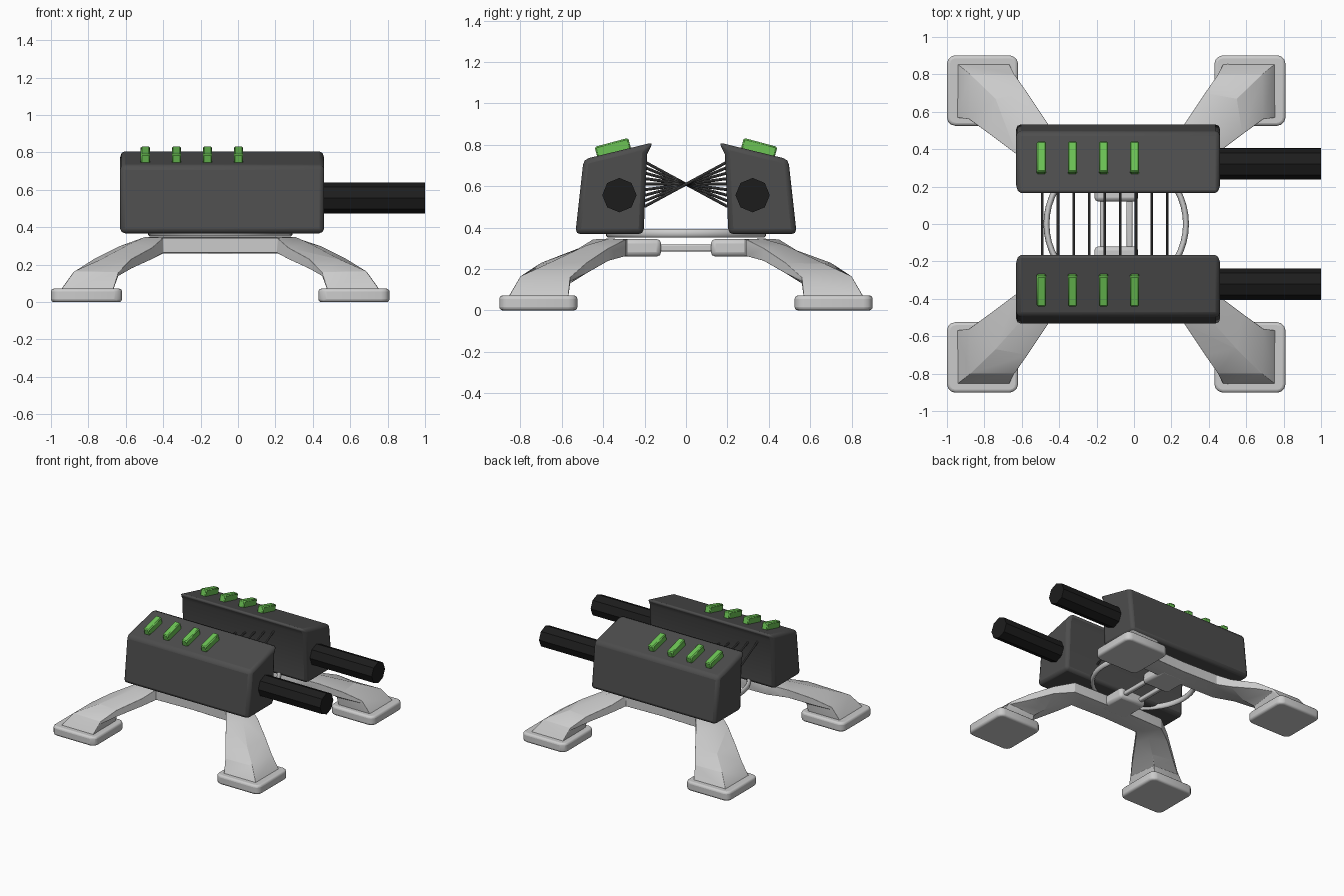
import bpy, bmesh, math
from mathutils import Matrix

if "Cube" in bpy.data.objects:
    bpy.data.objects.remove(bpy.data.objects["Cube"])

CX = -0.095  # middle of the stand along x


def material(name, rgb):
    m = bpy.data.materials.new(name)
    m.diffuse_color = (*rgb, 1)
    m.use_nodes = True
    m.node_tree.nodes["Principled BSDF"].inputs["Base Color"].default_value = m.diffuse_color
    return m


DARK = material("dark_grey", (0.075, 0.075, 0.075))
BLACK = material("black", (0.012, 0.012, 0.012))
GREEN = material("green", (0.15, 0.55, 0.09))


def finish(name, bm, mat=None, bevel=0, segments=2, mirror=(False, False), smooth=True):
    bmesh.ops.recalc_face_normals(bm, faces=bm.faces)
    me = bpy.data.meshes.new(name)
    bm.to_mesh(me)
    bm.free()
    ob = bpy.data.objects.new(name, me)
    bpy.context.collection.objects.link(ob)
    ob.location.x = CX
    me.transform(Matrix.Translation((-CX, 0, 0)))  # origin on the mirror planes
    if mat:
        me.materials.append(mat)
    if bevel:
        b = ob.modifiers.new("bevel", 'BEVEL')
        b.width, b.segments = bevel, segments
        b.limit_method, b.angle_limit = 'ANGLE', math.radians(30)
    if any(mirror):
        m = ob.modifiers.new("mirror", 'MIRROR')
        m.use_axis = (mirror[0], mirror[1], False)
        m.use_mirror_merge = False
    if smooth:
        bpy.context.view_layer.objects.active = ob
        ob.select_set(True)
        bpy.ops.object.shade_smooth_by_angle(angle=math.radians(35))
        ob.select_set(False)
    return ob


def box(bm, lo, hi, rot=None):
    size = [b - a for a, b in zip(lo, hi)]
    mid = [(a + b) / 2 for a, b in zip(lo, hi)]
    mat = Matrix.Translation(mid) @ (rot or Matrix()) @ Matrix.Diagonal((*size, 1))
    bmesh.ops.create_cube(bm, size=1, matrix=mat)


def loft(bm, rings):
    rows = [[bm.verts.new(p) for p in r] for r in rings]
    n = len(rows[0])
    for a, b in zip(rows, rows[1:]):
        for i in range(n):
            bm.faces.new((a[i], a[(i + 1) % n], b[(i + 1) % n], b[i]))
    bm.faces.new(rows[0])
    bm.faces.new(rows[-1][::-1])


# Two gun housings: side profile extruded along x
profile = [(0.158, 0.812), (0.495, 0.73), (0.535, 0.368), (0.205, 0.368), (0.188, 0.755)]
bm = bmesh.new()
loft(bm, [[(x, y, z) for y, z in profile] for x in (-0.63, 0.46)])
finish("housing", bm, DARK, 0.025, 2, (False, True))

# Octagonal barrels
bm = bmesh.new()
bmesh.ops.create_cone(bm, cap_ends=True, segments=8, radius1=0.083, radius2=0.083, depth=0.62,
                      matrix=Matrix.Translation((0.69, 0.322, 0.557)) @ Matrix.Rotation(math.pi / 2, 4, 'Y'))
finish("barrel", bm, BLACK, mirror=(False, True), smooth=False)

# Green tabs lying on the sloped housing tops
bm = bmesh.new()
tilt = Matrix.Rotation(math.radians(-15), 4, 'X')
for i in range(4):
    x = -0.495 + 0.166 * i
    box(bm, (x - 0.025, 0.269, 0.753), (x + 0.025, 0.437, 0.813), tilt)
finish("tab", bm, GREEN, 0.007, 1, (False, True))

# Twisting row of thin rods between the housings
bm = bmesh.new()
for i in range(9):
    x = -0.49 + 0.0835 * i
    rise = -0.108 + 0.027 * i
    length = 2 * math.hypot(0.2, rise)
    m = (Matrix.Translation((x, 0, 0.61)) @ Matrix.Rotation(math.atan2(rise, 0.2), 4, 'X')
         @ Matrix.Rotation(math.pi / 2, 4, 'X'))
    bmesh.ops.create_cone(bm, cap_ends=True, segments=8, radius1=0.007, radius2=0.007, depth=length, matrix=m)
finish("linking_rods", bm, DARK)

# Turntable ring
bpy.ops.mesh.primitive_torus_add(major_radius=0.373, minor_radius=0.016, major_segments=48,
                                 minor_segments=10, location=(CX, 0, 0.373))
ring = bpy.context.object
ring.name = "turntable_ring"
ring.scale.z = 1.4
bpy.ops.object.shade_smooth_by_angle(angle=math.radians(60))
ring.select_set(False)

# Leg pair with beam: (outer, far side, inner, near side, half thickness) per section
sections = [
    ((-.95, .86, .06), (-.67, .86, .06), (-.67, .57, .06), (-.95, .57, .06), .002),
    ((-.875, .80, .165), (-.64, .80, .15), (-.66, .56, .13), (-.88, .56, .15), .01),
    ((-.74, .67, .225), (-.57, .70, .205), (-.60, .51, .18), (-.77, .48, .205), .025),
    ((-.57, .48, .315), (-.46, .535, .26), (-.49, .42, .235), (-.63, .375, .27), .03),
    ((-.50, .37, .347), (-.40, .45, .303), (-.40, .36, .26), (-.50, .29, .303), .04),
    ((CX, .36, .347), (CX, .44, .303), (CX, .36, .26), (CX, .28, .303), .04),
]
rings = []
for o, b, i, a, t in sections:
    up = lambda p, d: (p[0], p[1], p[2] + d)
    rings.append([o, up(b, t), up(b, -t), i, up(a, -t), up(a, t)])
rings += [[(2 * CX - x, y, z) for x, y, z in r] for r in rings[-2::-1]]
bm = bmesh.new()
loft(bm, rings)
finish("leg_pair", bm, None, 0.012, 2, (False, True))

# Rounded feet
bm = bmesh.new()
box(bm, (-1.0, 0.525, 0), (-0.62, 0.902, 0.072))
bmesh.ops.bevel(bm, geom=[e for e in bm.edges if abs(e.verts[0].co.z - e.verts[1].co.z) > 0.01],
                offset=0.045, segments=3, profile=0.5, affect='EDGES')
finish("foot", bm, None, 0.016, 3, (True, True))

# Inner blocks and the two bars joining both sides
bm = bmesh.new()
box(bm, (-0.212, 0.12, 0.26), (0.022, 0.36, 0.345))
finish("inner_block", bm, None, 0.022, 2, (False, True))
bm = bmesh.new()
box(bm, (-0.182, -0.16, 0.285), (-0.15, 0.16, 0.318))
finish("cross_bar", bm, None, 0.008, 2, (True, False))
